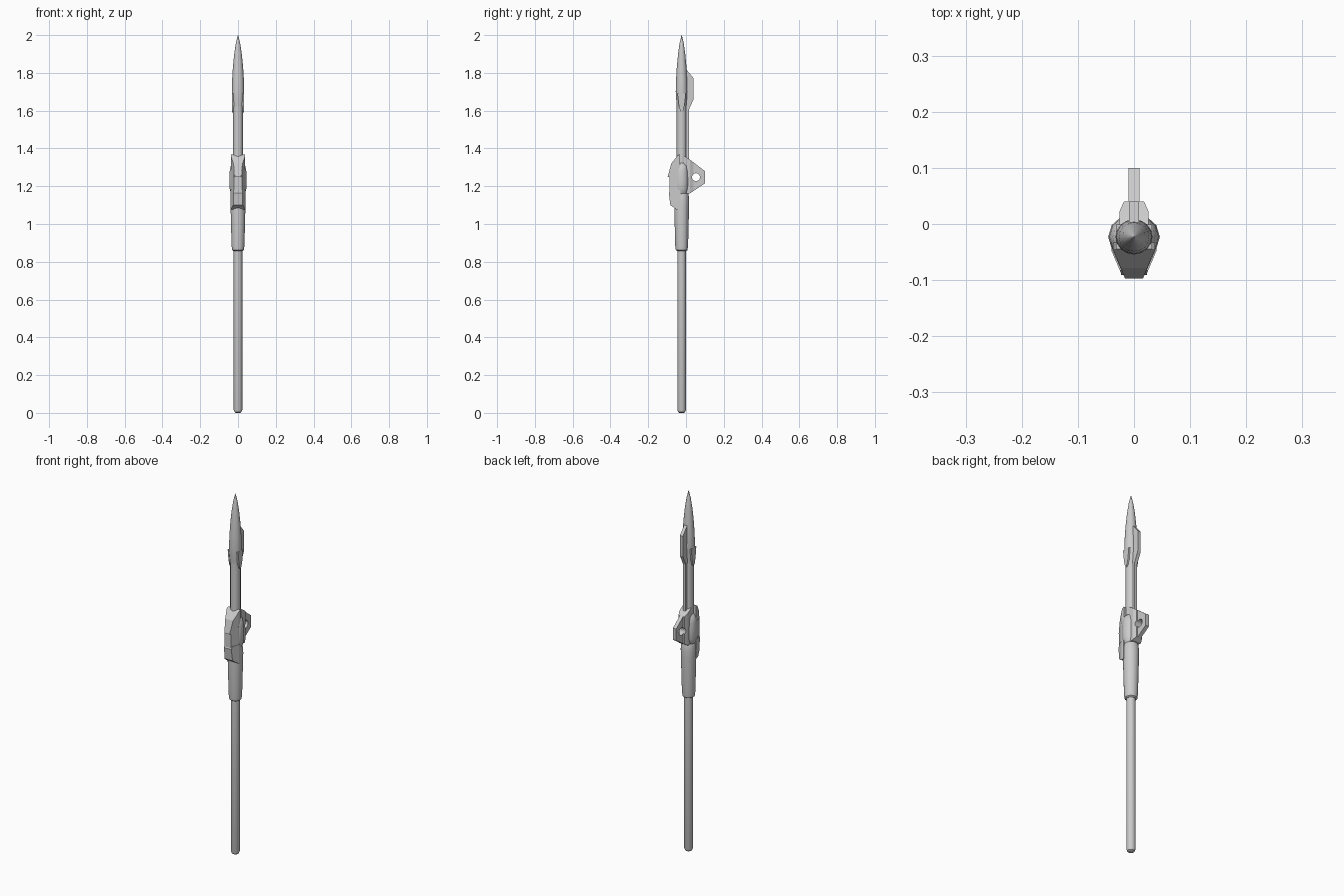
import bpy, bmesh, math
from mathutils import Vector

if "Cube" in bpy.data.objects:
    bpy.data.objects.remove(bpy.data.objects["Cube"])

AXIS_Y = -0.023


def finish(name, bm, smooth=False):
    bmesh.ops.remove_doubles(bm, verts=bm.verts, dist=1e-6)
    bmesh.ops.recalc_face_normals(bm, faces=bm.faces)
    me = bpy.data.meshes.new(name)
    bm.to_mesh(me)
    bm.free()
    ob = bpy.data.objects.new(name, me)
    bpy.context.collection.objects.link(ob)
    if smooth:
        bpy.ops.object.select_all(action='DESELECT')
        ob.select_set(True)
        bpy.context.view_layer.objects.active = ob
        bpy.ops.object.shade_smooth_by_angle(angle=math.radians(35))
    return ob


def lathe(name, profile, sides=24, sx=1.0, sy=1.0):
    """Turn a (radius, z) profile around the shaft axis."""
    bm = bmesh.new()
    rings = []
    for r, z in profile:
        rings.append([bm.verts.new((sx * r * math.cos(2 * math.pi * i / sides),
                                    AXIS_Y + sy * r * math.sin(2 * math.pi * i / sides), z))
                      for i in range(sides)])
    for a, b in zip(rings, rings[1:]):
        for i in range(sides):
            j = (i + 1) % sides
            bm.faces.new((a[i], a[j], b[j], b[i]))
    bm.faces.new(rings[0])
    bm.faces.new(rings[-1])
    return finish(name, bm, True)


def prism(name, points, offset):
    """Extrude a closed polygon of 3D points by an offset."""
    bm = bmesh.new()
    face = bm.faces.new([bm.verts.new(p) for p in points])
    out = bmesh.ops.extrude_face_region(bm, geom=[face])
    verts = [v for v in out['geom'] if isinstance(v, bmesh.types.BMVert)]
    bmesh.ops.translate(bm, verts=verts, vec=Vector(offset))
    return finish(name, bm)


def side_plate(name, profile, half):
    """Plate cut from a (y, z) side profile, centred on x = 0."""
    return prism(name, [(-half, y, z) for y, z in profile], (2 * half, 0, 0))


def cut(ob, tool, operation):
    mod = ob.modifiers.new(operation.lower(), 'BOOLEAN')
    mod.operation = operation
    mod.solver = 'EXACT'
    mod.object = tool
    bpy.context.view_layer.objects.active = ob
    bpy.ops.object.modifier_apply(modifier=mod.name)
    bpy.data.objects.remove(tool)


def plan_block(name, profile, plan):
    """Side profile limited by a mirrored (half width, y) plan outline."""
    ob = side_plate(name, profile, 0.08)
    outline = [(x, y, 1.0) for x, y in plan] + [(-x, y, 1.0) for x, y in reversed(plan)]
    cut(ob, prism("plan_tool", outline, (0, 0, 0.6)), 'INTERSECT')
    return ob


# Handle, sleeve and housing
lathe("handle", [(0.012, 0.0), (0.018, 0.004), (0.0225, 0.016), (0.0225, 0.88)])
lathe("sleeve", [(0.024, 0.857), (0.031, 0.862), (0.034, 0.885), (0.039, 1.08),
                 (0.040, 1.12), (0.037, 1.155), (0.030, 1.175)])
lathe("housing", [(0.032, 1.155), (0.039, 1.165), (0.045, 1.19), (0.046, 1.23),
                  (0.044, 1.28), (0.038, 1.31), (0.026, 1.322)], 12, 1.0, 0.9)

# Upper shaft and spear tip
lathe("upper_shaft", [(0.026, 1.30), (0.026, 1.66)], 12)
lathe("spear_tip", [(0.025, 1.59), (0.0275, 1.63), (0.0315, 1.67), (0.033, 1.70),
                    (0.0315, 1.76), (0.027, 1.83), (0.020, 1.90), (0.011, 1.96),
                    (0.0008, 2.0)], 16, 1.0, 0.95)

# Side prongs running down from the tip
prong = side_plate("tip_prongs", [(-0.045, 1.69), (-0.001, 1.69), (-0.008, 1.63), (-0.015, 1.60),
                                  (-0.023, 1.59), (-0.031, 1.60), (-0.038, 1.63)], 0.032)

# Back rib and fin
side_plate("rear_rib", [(-0.02, 1.30), (0.015, 1.30), (0.015, 1.64), (-0.02, 1.64)], 0.008)
side_plate("rear_fin", [(-0.02, 1.825), (0.004, 1.815), (0.04, 1.772), (0.04, 1.66),
                        (0.015, 1.605), (-0.02, 1.605)], 0.009)

# Pierced lug with a wider root at the back
lug = plan_block("rear_lug", [(-0.01, 1.36), (0.015, 1.345), (0.10, 1.28), (0.10, 1.215),
                              (0.02, 1.162), (-0.01, 1.162)],
                 [(0.010, 0.11), (0.010, 0.040), (0.018, 0.040), (0.026, 0.022), (0.026, -0.02)])
bpy.ops.mesh.primitive_cylinder_add(vertices=20, radius=0.021, depth=0.2,
                                    location=(0, 0.053, 1.248), rotation=(0, math.pi / 2, 0))
cut(lug, bpy.context.object, 'DIFFERENCE')

# Faceted front shield, spine and lower guard
plan_block("front_shield", [(-0.033, 1.368), (-0.045, 1.362), (-0.078, 1.32), (-0.097, 1.25),
                            (-0.055, 1.24), (-0.033, 1.30)],
           [(0.016, -0.11), (0.016, -0.097), (0.037, -0.047), (0.037, -0.02)])
plan_block("front_spine", [(-0.03, 1.28), (-0.088, 1.28), (-0.088, 1.16), (-0.03, 1.16)],
           [(0.020, -0.088), (0.038, -0.048), (0.038, -0.02)])
plan_block("lower_guard", [(-0.03, 1.18), (-0.083, 1.18), (-0.091, 1.165), (-0.083, 1.10),
                           (-0.05, 1.076), (-0.03, 1.076)],
           [(0.023, -0.10), (0.023, -0.088), (0.040, -0.048), (0.040, -0.02)])
